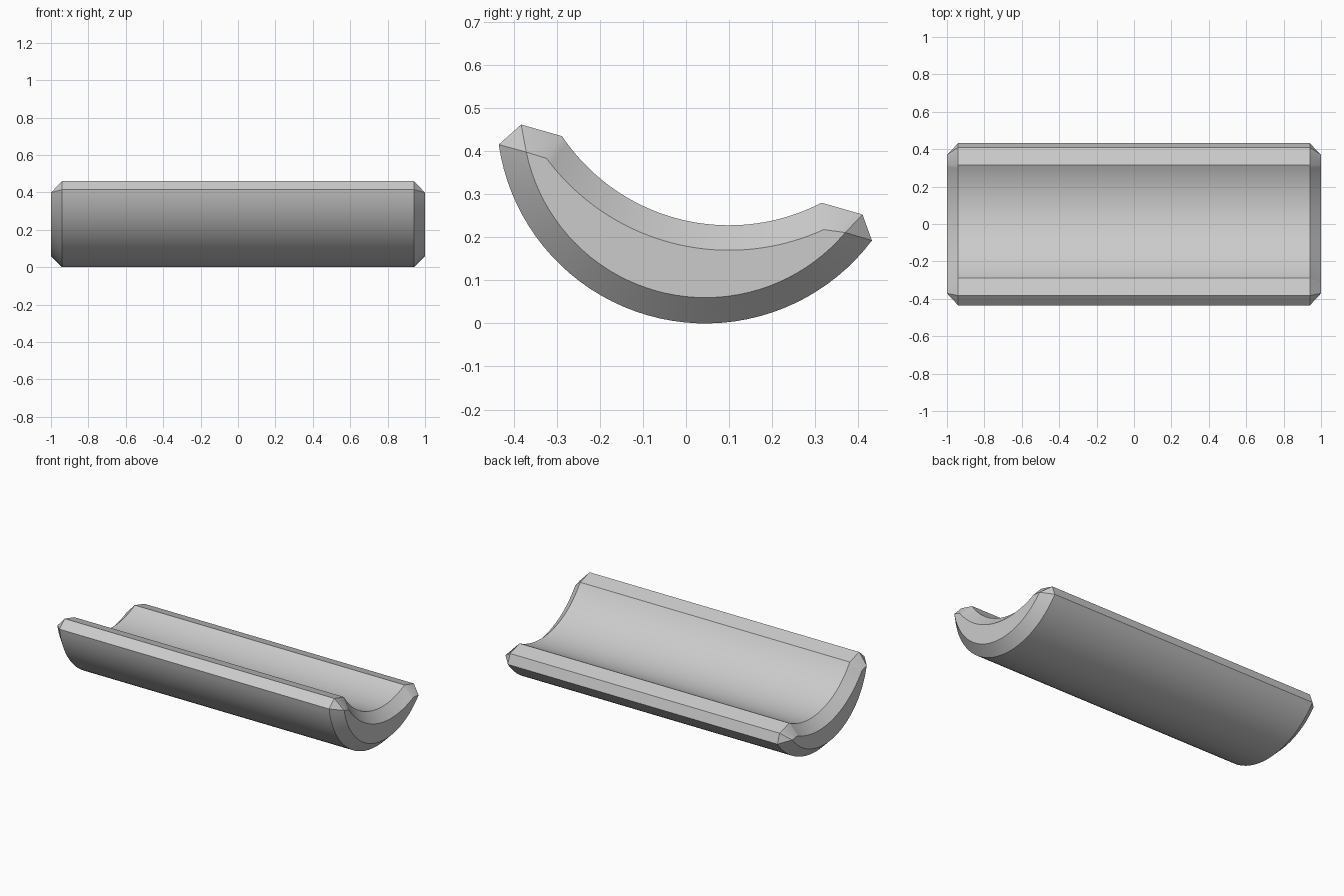
import bpy
import bmesh
import math

cube = bpy.data.objects.get("Cube")
if cube:
    bpy.data.objects.remove(cube, do_unlink=True)

STEPS = 40


def arc(cy, cz, radius, y0, y1):
    """Lower arc of a circle in the y-z plane, running from y0 to y1."""
    a0 = math.asin((y0 - cy) / radius)
    a1 = math.asin((y1 - cy) / radius)
    angles = [a0 + (a1 - a0) * i / (STEPS - 1) for i in range(STEPS)]
    return [(cy + radius * math.sin(a), cz - radius * math.cos(a)) for a in angles]


# Full section: outer arc, right rim chamfer, inner arc, left rim chamfer
body = (arc(0.045, 0.485, 0.485, -0.435, 0.432) + [(0.41, 0.253)]
        + arc(0.10, 0.695, 0.467, 0.315, -0.288) + [(-0.383, 0.462)])

# End section: both arcs pulled in, rim chamfers closing to single corners
end_outer = arc(0.045, 0.485, 0.425, -0.371, 0.37)
end_inner = arc(0.10, 0.698, 0.528, 0.32, -0.324)

bm = bmesh.new()


def make_ring(points, x):
    return [bm.verts.new((x, y, z)) for y, z in points]


def bridge(ring_a, ring_b):
    for i in range(len(ring_a)):
        j = (i + 1) % len(ring_a)
        corners = [ring_a[i], ring_a[j], ring_b[j], ring_b[i]]
        bm.faces.new(list(dict.fromkeys(corners)))


# Long walls of the trough
rings = {side: make_ring(body, side * 0.94) for side in (-1, 1)}
bridge(rings[-1], rings[1])

# Bevelled ends with flat crescent caps
for side, ring in rings.items():
    outer = make_ring(end_outer, side)
    inner = make_ring(end_inner, side)
    bridge(ring, outer + [outer[-1]] + inner + [outer[0]])
    inner.reverse()
    for i in range(STEPS - 1):
        bm.faces.new((outer[i], outer[i + 1], inner[i + 1], inner[i]))

bmesh.ops.recalc_face_normals(bm, faces=bm.faces[:])
mesh = bpy.data.meshes.new("curved_trough")
bm.to_mesh(mesh)
bm.free()
trough = bpy.data.objects.new("curved_trough", mesh)
bpy.context.collection.objects.link(trough)

# Plain grey finish
grey = bpy.data.materials.new("plain_grey")
grey.use_nodes = True
colour = (0.6, 0.6, 0.6, 1)
grey.diffuse_color = colour
grey.node_tree.nodes["Principled BSDF"].inputs["Base Color"].default_value = colour
mesh.materials.append(grey)

# Smooth arcs with crisp bevel edges
bpy.ops.object.select_all(action="DESELECT")
trough.select_set(True)
bpy.context.view_layer.objects.active = trough
bpy.ops.object.shade_smooth_by_angle(angle=math.radians(30))
